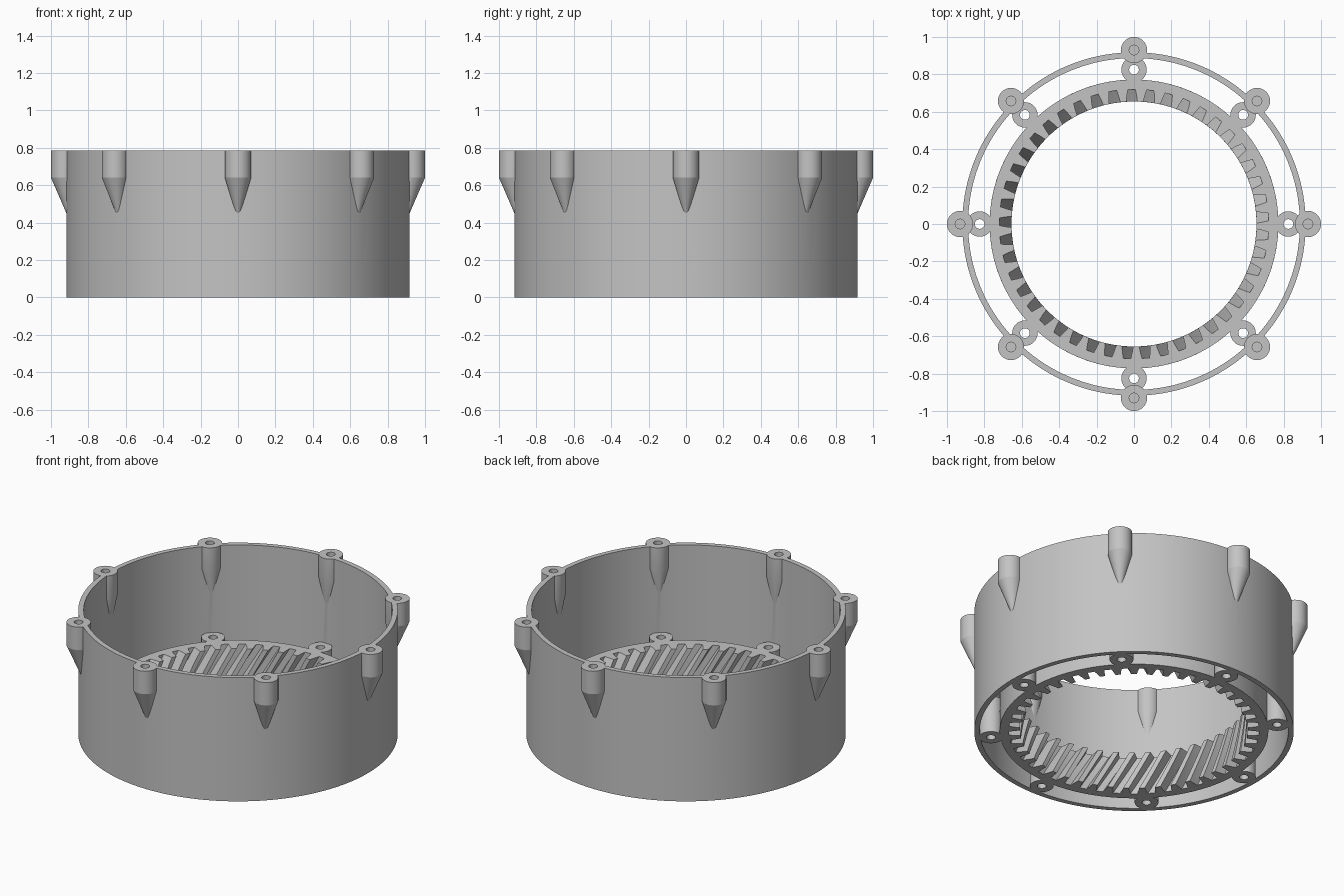
import bpy
import bmesh
from math import sin, cos, pi, radians

if "Cube" in bpy.data.objects:
    bpy.data.objects.remove(bpy.data.objects["Cube"])

HEIGHT = 0.785
GEAR_HEIGHT = 0.235
TEETH = 45
TWIST = radians(11)
ANGLES = [k * pi / 4 for k in range(8)]

grey = bpy.data.materials.new("plain grey")
grey.use_nodes = True
grey.diffuse_color = (0.55, 0.55, 0.55, 1)
grey.node_tree.nodes["Principled BSDF"].inputs["Base Color"].default_value = grey.diffuse_color


def circle(r, z, cx=0, cy=0, n=144):
    return [(cx + r * cos(2 * pi * i / n), cy + r * sin(2 * pi * i / n), z)
            for i in range(n)]


def loft(bm, rings, wrap=False):
    """Skin equal rings of points; close into a tube wall or cap both ends."""
    loops = [[bm.verts.new(p) for p in ring] for ring in rings]
    pairs = list(zip(loops, loops[1:]))
    if wrap:
        pairs.append((loops[-1], loops[0]))
    else:
        bm.faces.new(loops[0][::-1])
        bm.faces.new(loops[-1])
    for a, b in pairs:
        for i in range(len(a)):
            j = (i + 1) % len(a)
            bm.faces.new((a[i], a[j], b[j], b[i]))


def make_object(name, bm):
    bmesh.ops.recalc_face_normals(bm, faces=bm.faces[:])
    mesh = bpy.data.meshes.new(name)
    bm.to_mesh(mesh)
    bm.free()
    mesh.materials.append(grey)
    obj = bpy.data.objects.new(name, mesh)
    bpy.context.collection.objects.link(obj)
    return obj


def posts(name, radius, sections, n=32):
    """Eight posts around the axis; sections are (post radius, z, inward shift)."""
    bm = bmesh.new()
    for a in ANGLES:
        loft(bm, [circle(r, z, (radius - s) * cos(a), (radius - s) * sin(a), n)
                  for r, z, s in sections])
    return make_object(name, bm)


def combine(target, tool, operation):
    mod = target.modifiers.new(operation.lower(), "BOOLEAN")
    mod.operation = operation
    mod.solver = "EXACT"
    mod.object = tool
    bpy.context.view_layer.objects.active = target
    bpy.ops.object.modifier_apply(modifier=mod.name)
    bpy.data.objects.remove(tool)


def smooth(obj, angle):
    bpy.ops.object.select_all(action="DESELECT")
    obj.select_set(True)
    bpy.context.view_layer.objects.active = obj
    bpy.ops.object.shade_smooth_by_angle(angle=radians(angle))


# Thin round housing wall
bm = bmesh.new()
loft(bm, [circle(0.918, 0), circle(0.918, HEIGHT),
          circle(0.887, HEIGHT), circle(0.887, 0)], wrap=True)
housing = make_object("housing", bm)

# Screw bosses on the rim, tapering down into the wall, with blind holes
bosses = posts("screw_bosses", 0.93,
               [(0.001, 0.412, 0.03), (0.07, 0.64, 0), (0.07, HEIGHT, 0)])
combine(housing, bosses, "UNION")
holes = posts("boss_holes", 0.93, [(0.026, 0.6, 0), (0.026, 0.9, 0)], 20)
combine(housing, holes, "DIFFERENCE")
smooth(housing, 15)

# Internal helical gear: (fraction of tooth pitch, radius) for one gap
PITCH = 2 * pi / TEETH
gap = [(-0.33, 0.655), (-0.27, 0.688), (-0.2, 0.72), (0.2, 0.72),
       (0.27, 0.688), (0.33, 0.655)]
profile = [((k + f) * PITCH + radians(3), r) for k in range(TEETH) for f, r in gap]
LAYERS = 10


def gear_ring(layer, outer):
    t = layer / LAYERS
    turn = TWIST * (1 - t)
    return [((0.772 if outer else r) * cos(a + turn),
             (0.772 if outer else r) * sin(a + turn), GEAR_HEIGHT * t)
            for a, r in profile]


bm = bmesh.new()
loft(bm, [gear_ring(i, True) for i in range(LAYERS + 1)]
     + [gear_ring(i, False) for i in range(LAYERS, -1, -1)], wrap=True)
gear = make_object("ring_gear", bm)

# Mounting lugs bridging the gear to the housing, drilled through
lugs = posts("mounting_lugs", 0.825, [(0.068, 0, 0), (0.068, GEAR_HEIGHT, 0)])
combine(gear, lugs, "UNION")
holes = posts("lug_holes", 0.825, [(0.026, -0.1, 0), (0.026, 0.4, 0)], 20)
combine(gear, holes, "DIFFERENCE")
smooth(gear, 20)
